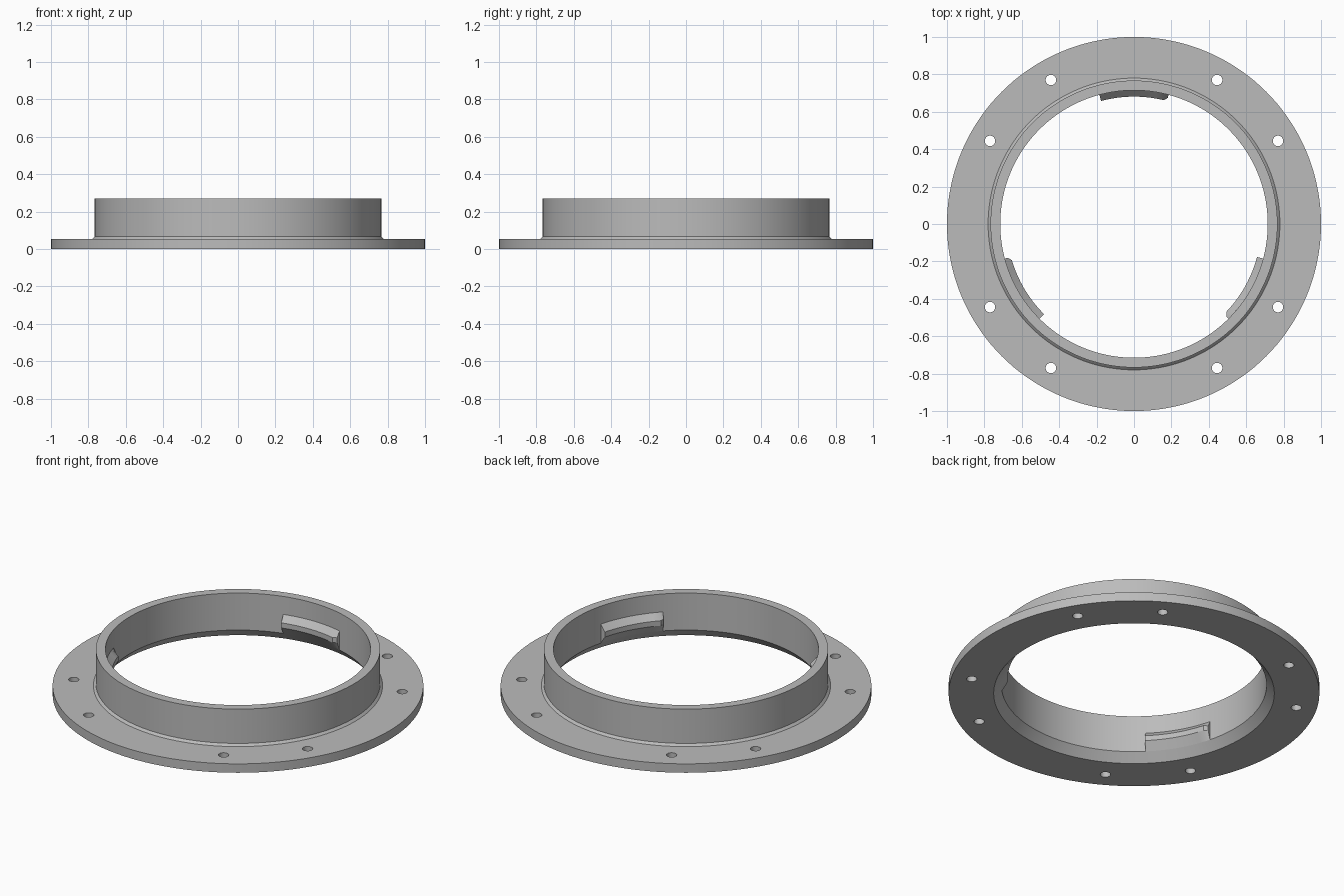
import bpy, bmesh
from math import cos, sin, radians, pi

if "Cube" in bpy.data.objects:
    bpy.data.objects.remove(bpy.data.objects["Cube"], do_unlink=True)

GREY = (0.5, 0.5, 0.5, 1)
grey = bpy.data.materials.new("neutral_grey")
grey.use_nodes = True
grey.diffuse_color = GREY
grey.node_tree.nodes["Principled BSDF"].inputs["Base Color"].default_value = GREY


def sweep(name, sections, closed):
    """Join matching cross-sections, given as (radius, height, angle), into a solid."""
    bm = bmesh.new()
    loops = [[bm.verts.new((r * cos(a), r * sin(a), z)) for r, z, a in s] for s in sections]
    pairs = list(zip(loops, loops[1:]))
    if closed:
        pairs.append((loops[-1], loops[0]))
    else:
        bm.faces.new(loops[0])
        bm.faces.new(loops[-1])
    for p, q in pairs:
        for i in range(len(p)):
            j = (i + 1) % len(p)
            bm.faces.new((p[i], p[j], q[j], q[i]))
    bmesh.ops.recalc_face_normals(bm, faces=bm.faces)
    mesh = bpy.data.meshes.new(name)
    bm.to_mesh(mesh)
    bm.free()
    mesh.materials.append(grey)
    obj = bpy.data.objects.new(name, mesh)
    bpy.context.collection.objects.link(obj)
    return obj


def smooth(obj):
    bpy.ops.object.select_all(action="DESELECT")
    obj.select_set(True)
    bpy.context.view_layer.objects.active = obj
    bpy.ops.object.shade_smooth_by_angle(angle=radians(25))


# Flange and collar: one turned profile with a small outer fillet and a bottom chamfer
profile = [(0.757, 0), (1, 0), (1, 0.053), (0.78, 0.053), (0.767, 0.066),
           (0.767, 0.27), (0.715, 0.27), (0.715, 0.05)]
SEGMENTS = 144
collar = sweep("flanged_collar",
               [[(r, z, 2 * pi * k / SEGMENTS) for r, z in profile] for k in range(SEGMENTS)], True)

# Eight bolt holes, in pairs around each diagonal
bm = bmesh.new()
for quarter in range(4):
    for offset in (30, 60):
        a = radians(90 * quarter + offset)
        made = bmesh.ops.create_cone(bm, cap_ends=True, segments=24, radius1=0.028,
                                     radius2=0.028, depth=0.3)
        bmesh.ops.translate(bm, verts=made["verts"], vec=(0.889 * cos(a), 0.889 * sin(a), 0))
mesh = bpy.data.meshes.new("bolt_hole_cutter")
bm.to_mesh(mesh)
bm.free()
mesh.materials.append(grey)
cutter = bpy.data.objects.new("bolt_hole_cutter", mesh)
bpy.context.collection.objects.link(cutter)
cut = collar.modifiers.new("bolt_holes", "BOOLEAN")
cut.operation = "DIFFERENCE"
cut.solver = "EXACT"
cut.object = cutter
bpy.context.view_layer.objects.active = collar
bpy.ops.object.modifier_apply(modifier=cut.name)
bpy.data.objects.remove(cutter, do_unlink=True)
smooth(collar)

# Three locking lugs inside the collar, each with a tapered leading end
for n, centre in enumerate((90, 210, 330)):
    sections = []
    for step in range(13):
        a = radians(centre - 15 + 2.5 * step)
        inner = 0.698 if step == 0 else 0.681
        if step == 1:
            a -= radians(1)
        sections.append([(0.725, 0.05, a), (0.715, 0.05, a), (inner, 0.098, a),
                         (inner, 0.128, a), (0.715, 0.163, a), (0.725, 0.163, a)])
    smooth(sweep(f"locking_lug_{n + 1}", sections, False))
